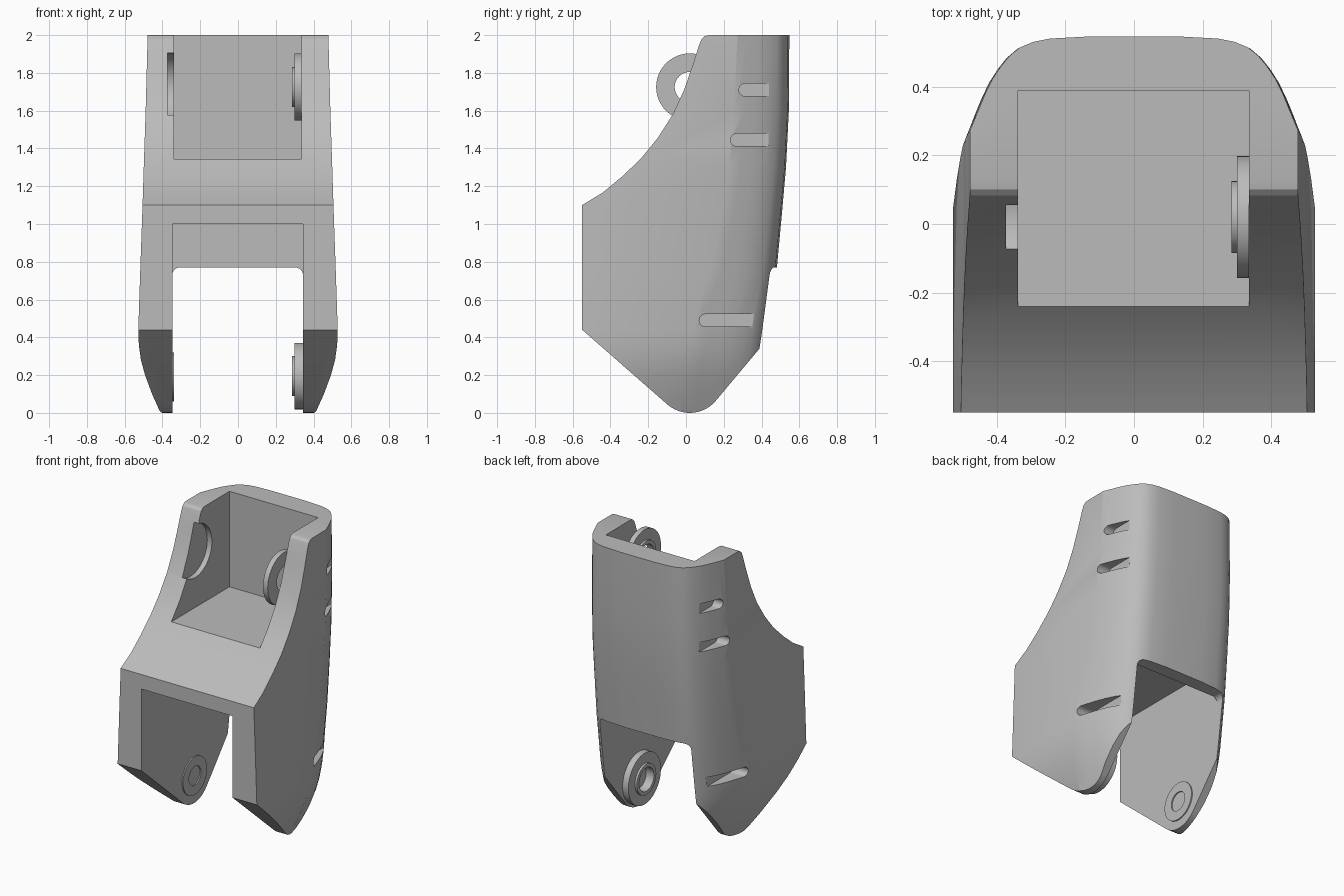
import bpy, bmesh, math
from mathutils import Vector

if "Cube" in bpy.data.objects:
    bpy.data.objects.remove(bpy.data.objects["Cube"], do_unlink=True)

grey = bpy.data.materials.new("plain_grey")
grey.use_nodes = True
grey.diffuse_color = (0.5, 0.5, 0.5, 1)
grey.node_tree.nodes["Principled BSDF"].inputs["Base Color"].default_value = (0.5, 0.5, 0.5, 1)


def make(name, bm):
    bmesh.ops.recalc_face_normals(bm, faces=bm.faces)
    mesh = bpy.data.meshes.new(name)
    bm.to_mesh(mesh)
    bm.free()
    mesh.materials.append(grey)
    ob = bpy.data.objects.new(name, mesh)
    bpy.context.collection.objects.link(ob)
    return ob


def loft(name, rings):
    """Skin a list of closed rings and cap both ends."""
    bm = bmesh.new()
    rows = [[bm.verts.new(p) for p in ring] for ring in rings]
    n = len(rows[0])
    for a, b in zip(rows, rows[1:]):
        for i in range(n):
            j = (i + 1) % n
            bm.faces.new((a[i], a[j], b[j], b[i]))
    bm.faces.new(rows[0])
    bm.faces.new(rows[-1])
    return make(name, bm)


def extrude_x(name, pts, x0, x1):
    return loft(name, [[(x, y, z) for y, z in pts] for x in (x0, x1)])


def extrude_y(name, pts, y0, y1):
    return loft(name, [[(x, y, z) for x, z in pts] for y in (y0, y1)])


def arc(cx, cy, r, a0, a1, n):
    angles = [math.radians(a0 + (a1 - a0) * i / n) for i in range(n + 1)]
    return [(cx + r * math.cos(a), cy + r * math.sin(a)) for a in angles]


def box(name, x0, x1, y0, y1, z0, z1):
    return extrude_x(name, [(y0, z0), (y1, z0), (y1, z1), (y0, z1)], x0, x1)


def boolean(target, tool, operation):
    mod = target.modifiers.new("cut", 'BOOLEAN')
    mod.operation, mod.solver, mod.object = operation, 'EXACT', tool
    bpy.context.view_layer.objects.active = target
    bpy.ops.object.modifier_apply(modifier=mod.name)
    bpy.data.objects.remove(tool, do_unlink=True)


def smooth(ob, angle):
    bpy.ops.object.select_all(action='DESELECT')
    ob.select_set(True)
    bpy.context.view_layer.objects.active = ob
    bpy.ops.object.shade_smooth_by_angle(angle=math.radians(angle))


# Shell: horizontal sections with a rounded back, tapering with height
# each level: height, half width, where the side starts to curve, back
LEVELS = [(-0.05, 0.385, -0.04, 0.37), (0.0, 0.41, -0.03, 0.38), (0.1, 0.455, -0.02, 0.395),
          (0.2, 0.492, -0.005, 0.408), (0.28, 0.514, 0.01, 0.418), (0.36, 0.525, 0.025, 0.428),
          (0.44, 0.528, 0.045, 0.438), (0.77, 0.517, 0.13, 0.482), (1.05, 0.507, 0.19, 0.508),
          (1.3, 0.499, 0.23, 0.53), (1.6, 0.489, 0.255, 0.545), (2.05, 0.477, 0.275, 0.548)]
# corner curve as fractions of half width and of depth
CORNER = [(1, 0), (0.955, 0.19), (0.91, 0.38), (0.865, 0.54), (0.816, 0.67), (0.76, 0.79),
          (0.697, 0.88), (0.615, 0.94), (0.515, 0.975), (0.27, 0.998)]


def section(z, w, side, back):
    half = [(w, -0.7)] + [(w * fx, side + (back - side) * fy) for fx, fy in CORNER]
    return [(x, y, z) for x, y in half] + [(-x, y, z) for x, y in reversed(half)]


shell = loft("bracket_shell", [section(*lv) for lv in LEVELS])

# Side outline: concave front, rounded foot
outline = [(-0.55, 0.44), (-0.55, 1.10), (-0.44, 1.167), (-0.34, 1.25), (-0.24, 1.345),
           (-0.15, 1.455), (-0.07, 1.58), (-0.01, 1.71), (0.035, 1.84), (0.07, 1.95),
           (0.083, 1.98), (0.1, 1.995), (0.125, 2.0), (0.8, 2.0), (0.8, 0.83)]
outline += arc(0.02, 0.18, 0.18, -40, -131, 12)
boolean(shell, extrude_x("outline_tool", outline, -0.8, 0.8), 'INTERSECT')

# Gap between the legs, with rounded top corners, and the taller front pocket
gap = [(-0.348, -0.2), (0.344, -0.2)] + arc(0.304, 0.73, 0.04, 0, 90, 6) + arc(-0.308, 0.73, 0.04, 90, 180, 6)
boolean(shell, extrude_y("gap_tool", gap, -0.9, 0.9), 'DIFFERENCE')
boolean(shell, box("front_pocket_tool", -0.348, 0.344, -0.9, 0.39, 0.5, 1.0), 'DIFFERENCE')

# Upper pocket, open at the top and front
boolean(shell, box("upper_pocket_tool", -0.338, 0.335, -0.9, 0.39, 1.345, 2.3), 'DIFFERENCE')

# Round recess in the upper right wall
boolean(shell, extrude_x("recess_tool", arc(0.02, 1.73, 0.18, 0, 352.5, 47), -0.373, -0.3), 'DIFFERENCE')

# Side slots: rounded front end, flat floor running out at the back
for z, y in ((1.71, 0.28), (1.445, 0.235), (0.49, 0.07)):
    slot = arc(y + 0.033, z, 0.033, 90, 270, 10) + [(0.6, z - 0.033), (0.6, z + 0.033)]
    for s in (-1, 1):
        boolean(shell, extrude_x("slot_tool", slot, s * 0.405, s * 0.7), 'DIFFERENCE')
smooth(shell, 22)


# Pivot rings turned about the x axis
def turned(name, profile, cy, cz, steps=48):
    bm = bmesh.new()
    rows = []
    for i in range(steps):
        a = 2 * math.pi * i / steps
        rows.append([bm.verts.new((x, cy + r * math.cos(a), cz + r * math.sin(a))) for x, r in profile])
    n = len(profile)
    for i in range(steps):
        a, b = rows[i], rows[(i + 1) % steps]
        for j in range(n):
            k = (j + 1) % n
            bm.faces.new((a[j], a[k], b[k], b[j]))
    smooth(make(name, bm), 30)


def stepped(wall, r):
    return [(wall, r), (0.3, r), (0.3, 0.105), (0.285, 0.105), (0.285, 0.08), (wall, 0.08)]


turned("upper_pivot_ring", stepped(0.336, 0.178), 0.02, 1.725)
turned("lower_pivot_ring", stepped(0.345, 0.176), 0.02, 0.195)
turned("lower_pivot_washer", [(-0.35, 0.13), (-0.34, 0.13), (-0.34, 0.065), (-0.35, 0.065)], 0.02, 0.19)
